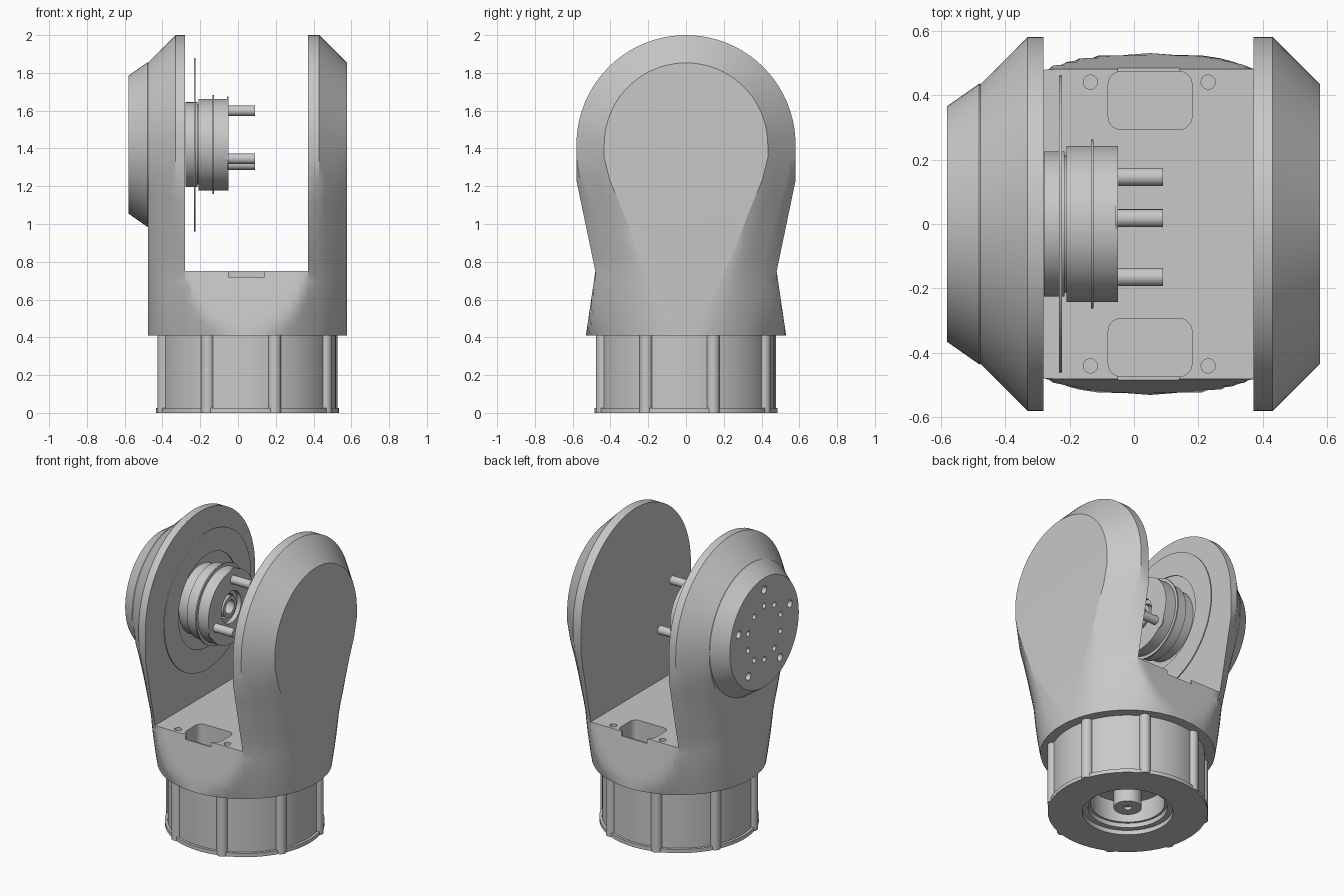
import bpy, bmesh, math
from mathutils import Matrix, Vector

if "Cube" in bpy.data.objects:
    bpy.data.objects.remove(bpy.data.objects["Cube"])

CX, HUB_Z, FLOOR = 0.05, 1.42, 0.75     # body axis, joint axis height, slot floor

grey = bpy.data.materials.new("machined grey")
grey.use_nodes = True
grey.diffuse_color = (0.58, 0.58, 0.58, 1)
grey.node_tree.nodes["Principled BSDF"].inputs["Base Color"].default_value = (0.58, 0.58, 0.58, 1)


def finish(name, bm):
    bmesh.ops.recalc_face_normals(bm, faces=bm.faces)
    mesh = bpy.data.meshes.new(name)
    bm.to_mesh(mesh)
    bm.free()
    mesh.materials.append(grey)
    obj = bpy.data.objects.new(name, mesh)
    bpy.context.collection.objects.link(obj)
    return obj


def activate(obj):
    bpy.ops.object.select_all(action='DESELECT')
    obj.select_set(True)
    bpy.context.view_layer.objects.active = obj


def smooth(obj):
    activate(obj)
    bpy.ops.object.shade_smooth_by_angle(angle=math.radians(25))
    return obj


def cut(obj, cutter):
    cutter.hide_render = True
    mod = obj.modifiers.new("cut", 'BOOLEAN')
    mod.operation, mod.solver, mod.object = 'DIFFERENCE', 'EXACT', cutter
    activate(obj)
    bpy.ops.object.modifier_apply(modifier=mod.name)
    bpy.data.objects.remove(cutter)


def lathe(name, profile, along_x=False, steps=64):
    """Spin (radius, height) points about the base axis or the joint axis."""
    bm = bmesh.new()
    rings = []
    for r, h in profile:
        ring = []
        for i in range(steps):
            a = math.tau * i / steps
            p, q = r * math.cos(a), r * math.sin(a)
            ring.append(bm.verts.new((h, p, HUB_Z + q) if along_x else (CX + p, q, h)))
        rings.append(ring)
    bridge(bm, rings + rings[:1])
    bmesh.ops.remove_doubles(bm, verts=bm.verts, dist=1e-5)
    return smooth(finish(name, bm))


def bridge(bm, rings):
    for a, b in zip(rings, rings[1:]):
        for i in range(len(a)):
            j = (i + 1) % len(a)
            bm.faces.new((a[i], a[j], b[j], b[i]))


def add_rod(bm, centre, radius, length, along_x=False):
    mat = Matrix.Translation(Vector(centre))
    if along_x:
        mat = mat @ Matrix.Rotation(math.pi / 2, 4, 'Y')
    bmesh.ops.create_cone(bm, cap_ends=True, segments=20, radius1=radius,
                          radius2=radius, depth=length, matrix=mat)


def add_box(bm, centre, size):
    mat = Matrix.Translation(Vector(centre)) @ Matrix.Diagonal((*size, 1))
    return bmesh.ops.create_cube(bm, size=1, matrix=mat)["verts"]


def interp(z, pts):
    for (a, p), (b, q) in zip(pts, pts[1:]):
        if z <= b:
            return p + (q - p) * (z - a) / (b - a)
    return pts[-1][1]


# Forked body: cylindrical foot blending into chamfered round-topped arms
def half_width(u, z):
    w = interp(z, [(0.41, 0.53), (0.75, 0.48), (1.23, 0.58), (1.42, 0.58)])
    s = interp(z, [(0.41, 0), (0.75, 0.55), (0.9, 0.7), (1.35, 1), (1.42, 1)])
    round_foot = math.sqrt(max(0.53 ** 2 - u * u, 0))
    return min(w, round_foot * (1 - s) + (w + 0.38 - u) * s)


FOOT_LEVELS = [0.41, 0.46, 0.51, 0.56, 0.61, 0.66, 0.7, FLOOR]
ARM_LEVELS = [0.83, 0.9, 1.0, 1.12, 1.23, 1.35]


def fork_ring(bm, x, full):
    u = abs(x - CX)
    side = [(half_width(u, z), z) for z in FOOT_LEVELS + (ARM_LEVELS if full else [])]
    arc = []
    if full:
        r = 0.58 - max(0, u - 0.38)
        arc = [(r * math.cos(a), HUB_Z + r * math.sin(a))
               for a in (math.pi * i / 40 for i in range(41))]
    loop = side + arc + [(-y, z) for y, z in reversed(side)]
    return [bm.verts.new((x, y, z)) for y, z in loop]


bm = bmesh.new()
outer = [0.38, 0.41, 0.44, 0.47, 0.49, 0.51, 0.527]
for sign, inner in ((-1, 0.33), (1, 0.32)):
    rings = [fork_ring(bm, CX + sign * u, True) for u in [inner] + outer]
    bridge(bm, rings)
    bm.faces.new(rings[-1])
    bm.faces.new([v for v in rings[0] if v.co.z > FLOOR - 0.001])
yoke_us = [-0.33, -0.3, -0.26, -0.22, -0.16, -0.08, 0, 0.08, 0.16, 0.22, 0.26, 0.29, 0.32]
bridge(bm, [fork_ring(bm, CX + u, False) for u in yoke_us])
bmesh.ops.remove_doubles(bm, verts=bm.verts, dist=1e-5)
fork = finish("fork_body", bm)

# Rounded pockets, edge notches and screw holes in the slot floor
pockets, notches, screws = bmesh.new(), bmesh.new(), bmesh.new()
for side in (-1, 1):
    add_box(pockets, (0.05, side * 0.383, 0.72), (0.26, 0.18, 0.36))
    add_box(notches, (0.045, side * 0.51, 0.77), (0.19, 0.1, 0.1))
    for x in (-0.135, 0.23):
        add_rod(screws, (x, side * 0.44, 0.71), 0.022, 0.3)
corners = [e for e in pockets.edges if abs(e.verts[0].co.z - e.verts[1].co.z) > 0.01]
bmesh.ops.bevel(pockets, geom=corners, offset=0.04, segments=5, affect='EDGES', profile=0.5)
for name, cutter in (("pocket", pockets), ("notch", notches), ("screw", screws)):
    cut(fork, finish(name + "_cutter", cutter))
smooth(fork)

# Output cap on the outer side of the right arm, with its bolt circles
cap = lathe("joint_cap", [(0, -0.46), (0.43, -0.46), (0.435, -0.48), (0.365, -0.58), (0, -0.58)], True)
bm = bmesh.new()
for count, ring_r, hole_r in ((5, 0.285, 0.025), (10, 0.18, 0.018)):
    for i in range(count):
        a = math.tau * i / count
        add_rod(bm, (-0.58, ring_r * math.sin(a), HUB_Z + ring_r * math.cos(a)), hole_r, 0.14, True)
cut(cap, finish("bolt_hole_cutter", bm))
smooth(cap)

# Thin seal ring and stepped drive hub inside the fork
lathe("seal_ring", [(0.31, -0.232), (0.46, -0.232), (0.46, -0.224), (0.31, -0.224)], True)
lathe("drive_hub", [(0, -0.279), (0.225, -0.279), (0.225, -0.215), (0.212, -0.215), (0.212, -0.21),
                    (0.242, -0.21), (0.242, -0.134), (0.262, -0.134), (0.262, -0.126),
                    (0.242, -0.126), (0.242, -0.05), (0.105, -0.05), (0.105, -0.08),
                    (0.08, -0.08), (0.08, -0.18), (0, -0.18)], True)
lathe("hub_bearing", [(0.045, -0.17), (0.07, -0.17), (0.07, -0.06), (0.045, -0.06)], True)

# Hub lugs and drive pins
pins, lugs = bmesh.new(), bmesh.new()
for i in range(3):
    a = math.tau * i / 3 + 0.1
    y, z = math.sin(a), math.cos(a)
    add_rod(pins, (0.015, 0.18 * y, HUB_Z + 0.18 * z), 0.028, 0.15, True)
    add_rod(lugs, (-0.054, 0.2 * y, HUB_Z + 0.2 * z), 0.055, 0.008, True)
smooth(finish("drive_pins", pins))
smooth(finish("hub_lugs", lugs))

# Base drum with a stepped recess underneath and a central boss
lathe("base_drum", [(0, 0.05), (0.025, 0.05), (0.025, 0.03), (0.085, 0.03), (0.085, 0.2),
                    (0.225, 0.2), (0.225, 0.06), (0.24, 0.06), (0.24, 0.03), (0.275, 0.03),
                    (0.275, 0), (0.485, 0), (0.485, 0.025), (0.468, 0.025),
                    (0.468, 0.409), (0, 0.409)])

# Bolt posts around the drum, with sockets underneath
bm, holes = bmesh.new(), bmesh.new()
for i in range(8):
    a = math.radians(45 * i + 18)
    x, y = CX + 0.464 * math.sin(a), -0.464 * math.cos(a)
    add_rod(bm, (x, y, 0.2045), 0.035, 0.409)
    add_rod(holes, (x, y, 0), 0.018, 0.06)
posts = finish("bolt_posts", bm)
cut(posts, finish("socket_cutter", holes))
smooth(posts)
